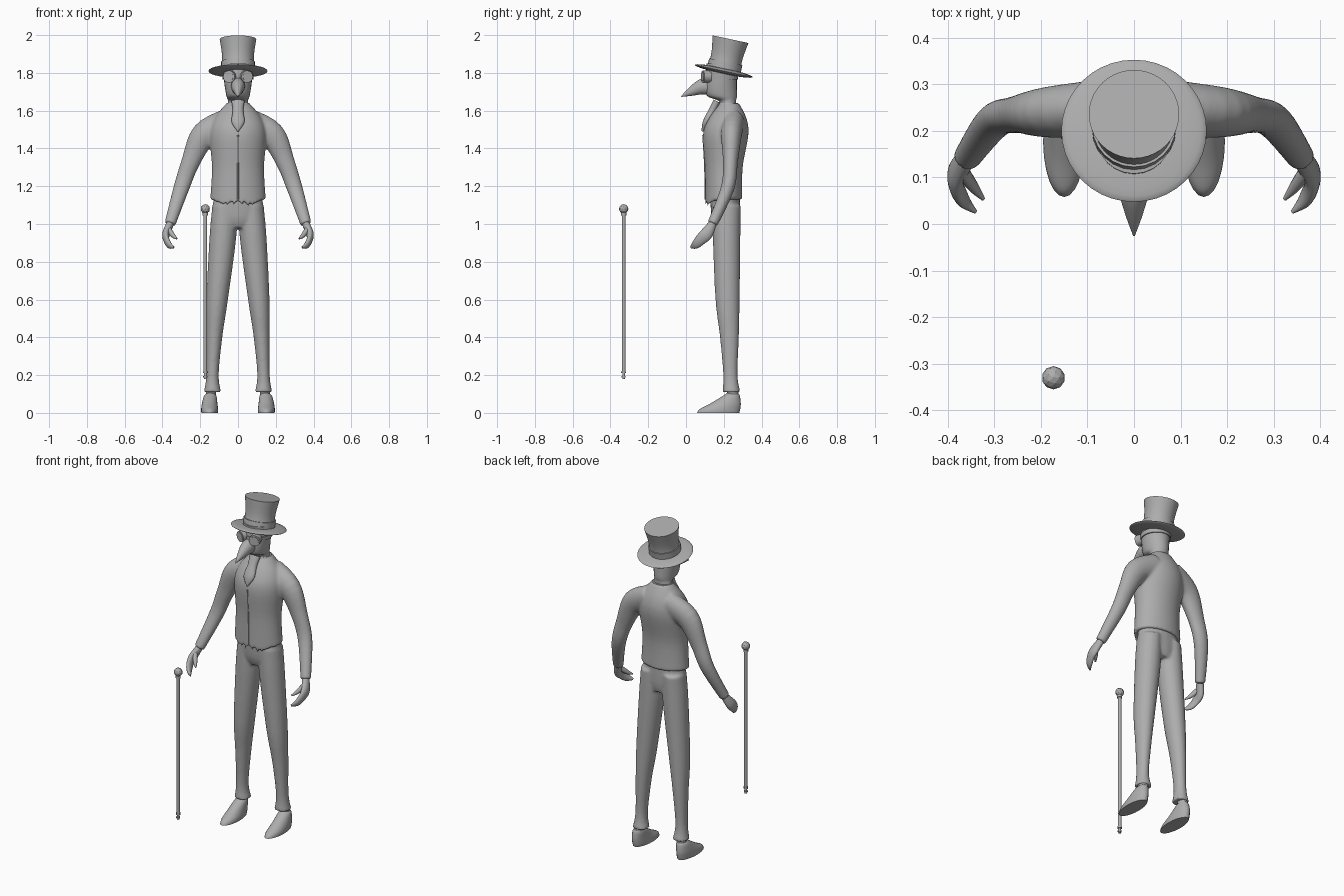
import bpy, bmesh
from math import sin, cos, pi, radians
from mathutils import Vector, Matrix

cube = bpy.data.objects.get("Cube")
if cube:
    bpy.data.objects.remove(cube, do_unlink=True)

grey = bpy.data.materials.new("plain grey")
grey.use_nodes = True
shade = (.42, .42, .42, 1)
grey.diffuse_color = shade
grey.node_tree.nodes["Principled BSDF"].inputs["Base Color"].default_value = shade


def flow(stations, steps):
    """Ease a smooth curve through every station, ends included."""
    points = [Vector(station) for station in stations]
    last = len(points) - 1
    result = []
    for i in range(last):
        before, start = points[max(i - 1, 0)], points[i]
        end, after = points[i + 1], points[min(i + 2, last)]
        for step in range(steps):
            t = step / steps
            leave, arrive = (end - before) / 2, (after - start) / 2
            bend = start - end
            result.append(start + leave * t
                          - (bend * 3 + leave * 2 + arrive) * t ** 2
                          + (bend * 2 + leave + arrive) * t ** 3)
    return result + [points[last]]


def loft(bm, stations, sides=24, steps=5, tilt=False, both=False, rule=None):
    """Skin elliptical rings (x, y, z, width, depth); tilt turns rings along the path."""
    path = flow(stations, steps)
    mids = [Vector(station[:3]) for station in path]
    for mirror in ((1, -1) if both else (1,)):
        rings = []
        for i, mid in enumerate(mids):
            along = Vector((0, 0, 1))
            if tilt:
                along = (mids[min(i + 1, len(mids) - 1)] - mids[max(i - 1, 0)]).normalized()
            across = (Vector((1, 0, 0)) - along * along.x).normalized()
            deep = along.cross(across)
            width, depth = path[i][3], path[i][4]
            ring = []
            for k in range(sides):
                angle = 2 * pi * k / sides
                p = mid + across * (width * cos(angle)) + deep * (depth * sin(angle))
                if rule:
                    rule(p)
                ring.append(bm.verts.new((p.x * mirror, p.y, p.z)))
            rings.append(ring)
        for low, high in zip(rings, rings[1:]):
            for k in range(sides):
                j = (k + 1) % sides
                bm.faces.new((low[k], low[j], high[j], high[k]))
        bm.faces.new(rings[0])
        bm.faces.new(rings[-1])


def finish(name, bm, fuse=False, sharp=40):
    """Turn a bmesh into a shaded object, optionally fusing its pieces."""
    bmesh.ops.recalc_face_normals(bm, faces=bm.faces)
    mesh = bpy.data.meshes.new(name)
    bm.to_mesh(mesh)
    bm.free()
    mesh.materials.append(grey)
    ob = bpy.data.objects.new(name, mesh)
    bpy.context.collection.objects.link(ob)
    if fuse:
        remesh = ob.modifiers.new("fuse", "REMESH")
        remesh.mode = "VOXEL"
        remesh.voxel_size = .008
        remesh.use_smooth_shade = True
        relax = ob.modifiers.new("relax", "SMOOTH")
        relax.iterations = 5
    for other in bpy.context.selected_objects:
        other.select_set(False)
    ob.select_set(True)
    bpy.context.view_layer.objects.active = ob
    bpy.ops.object.shade_smooth_by_angle(angle=radians(sharp))


def part(name, stations, **options):
    bm = bmesh.new()
    loft(bm, stations, **options)
    finish(name, bm)


def disc(bm, radius, height, place):
    bmesh.ops.create_cone(bm, cap_ends=True, segments=24, radius1=radius, radius2=radius,
                          depth=height, matrix=place)


def hem(p):
    """Waistcoat hem: drops toward two front points with a notch between."""
    low = max(0, (1.2 - p.z) / .07)
    front = min(1, max(0, (.2 - p.y) / .1))
    drop = .055 * max(0, 1 - abs(abs(p.x) - .045) / .11)
    notch = max(0, .025 - abs(p.x))
    p.z -= low * front * (drop - notch)


# Waistcoat and sleeves, fused at the shoulders
torso = [(0, .2, 1.13, .147, .098), (0, .2, 1.3, .138, .1), (0, .21, 1.47, .15, .12),
         (0, .22, 1.56, .125, .1), (0, .23, 1.64, .06, .05)]
bm = bmesh.new()
loft(bm, torso, sides=48, rule=hem)
loft(bm, [(.06, .25, 1.53, .08, .06), (.18, .24, 1.47, .07, .055), (.25, .235, 1.33, .05, .04),
          (.3, .22, 1.19, .042, .036), (.36, .14, 1, .03, .028)], tilt=True, both=True)
finish("waistcoat_and_sleeves", bm, fuse=True)

# Front seam follows the waistcoat front
part("front_seam", [(0, y - depth, z, .004, .004) for x, y, z, width, depth in torso[:3]], sides=8)

# Trousers: pelvis and two flared legs, fused at the crotch
bm = bmesh.new()
loft(bm, [(0, .215, .98, .1, .06), (0, .21, 1.04, .135, .075), (0, .205, 1.18, .125, .08)])
loft(bm, [(.135, .24, .11, .046, .048), (.135, .235, .2, .033, .038), (.125, .23, .4, .042, .05),
          (.11, .22, .6, .057, .064), (.08, .215, .93, .071, .073), (.07, .215, 1.1, .066, .074)],
     both=True)
finish("trousers", bm, fuse=True)

# Ankles and shoes
part("ankles", [(.145, .25, .07, .027, .03), (.14, .245, .15, .027, .03)], both=True)
part("shoes", [(.15, .17, 0, .044, .112), (.15, .18, .02, .045, .107), (.15, .21, .05, .041, .08),
               (.147, .24, .09, .033, .045), (.145, .245, .104, .02, .03)], both=True)

# Hands: curled palm with fingers, and a thumb
bm = bmesh.new()
loft(bm, [(.36, .14, 1, .02, .022), (.38, .11, .95, .02, .033), (.38, .08, .92, .016, .03),
          (.365, .05, .89, .013, .022), (.34, .026, .876, .004, .006)], tilt=True, both=True)
loft(bm, [(.37, .115, .975, .015, .016), (.345, .08, .94, .012, .013),
          (.323, .053, .922, .004, .004)], tilt=True, both=True, sides=12)
finish("hands", bm)

# Neck, masked head and hooked beak
part("head", [(0, .22, 1.6, .065, .048), (0, .22, 1.65, .053, .045), (0, .19, 1.68, .062, .08),
              (0, .185, 1.75, .073, .084), (0, .19, 1.85, .082, .082)])
part("beak", [(0, .125, 1.73, .036, .047), (0, .08, 1.725, .035, .04),
              (0, .025, 1.7, .02, .023), (0, -.025, 1.675, .002, .002)], tilt=True)

# Goggles: rims, lenses and strap
bm = bmesh.new()
for side in (1, -1):
    eye = (Matrix.Translation((side * .042, .108, 1.78))
           @ Matrix.Rotation(side * radians(18), 4, "Z") @ Matrix.Rotation(radians(90), 4, "X"))
    disc(bm, .032, .04, eye)
    disc(bm, .024, .046, eye)
finish("goggles", bm)
part("goggle_strap", [(0, .187, 1.765, .081, .088), (0, .187, 1.79, .084, .089)])

# Collar around the neck, and the pointed cravat
part("collar", [(0, .226, 1.6, .085, .064), (0, .225, 1.64, .06, .05)])
part("cravat", [(0, .165, 1.65, .035, .02), (0, .14, 1.6, .028, .02),
                (0, .105, 1.54, .034, .016), (0, .09, 1.49, .003, .008)], tilt=True)

# Top hat: thin brim, band and flared crown, tilted back
bm = bmesh.new()
bmesh.ops.create_uvsphere(bm, u_segments=40, v_segments=16, radius=.156,
                          matrix=Matrix.Diagonal((1, 1, .1, 1)))
disc(bm, .09, .04, Matrix.Translation((0, 0, .03)))
loft(bm, [(0, 0, 0, .088, .088), (0, 0, .08, .084, .084), (0, 0, .172, .097, .097)], sides=40)
bmesh.ops.transform(bm, verts=bm.verts, matrix=Matrix.Translation((0, .2, 1.81))
                    @ Matrix.Rotation(radians(-12), 4, "X"))
finish("top_hat", bm)

# Walking cane: shaft with tip rings, and a faceted knob
foot = Matrix.Translation((-.173, -.33, .18))
bm = bmesh.new()
for radius, bottom, top in ((.007, 0, .05), (.011, .008, .016), (.013, .03, .04),
                            (.01, .04, .88), (.014, .865, .88)):
    disc(bm, radius, top - bottom, foot @ Matrix.Translation((0, 0, (bottom + top) / 2)))
finish("cane_shaft", bm)
bm = bmesh.new()
bmesh.ops.create_icosphere(bm, subdivisions=2, radius=.025,
                           matrix=foot @ Matrix.Translation((0, 0, .9)))
finish("cane_knob", bm, sharp=10)
